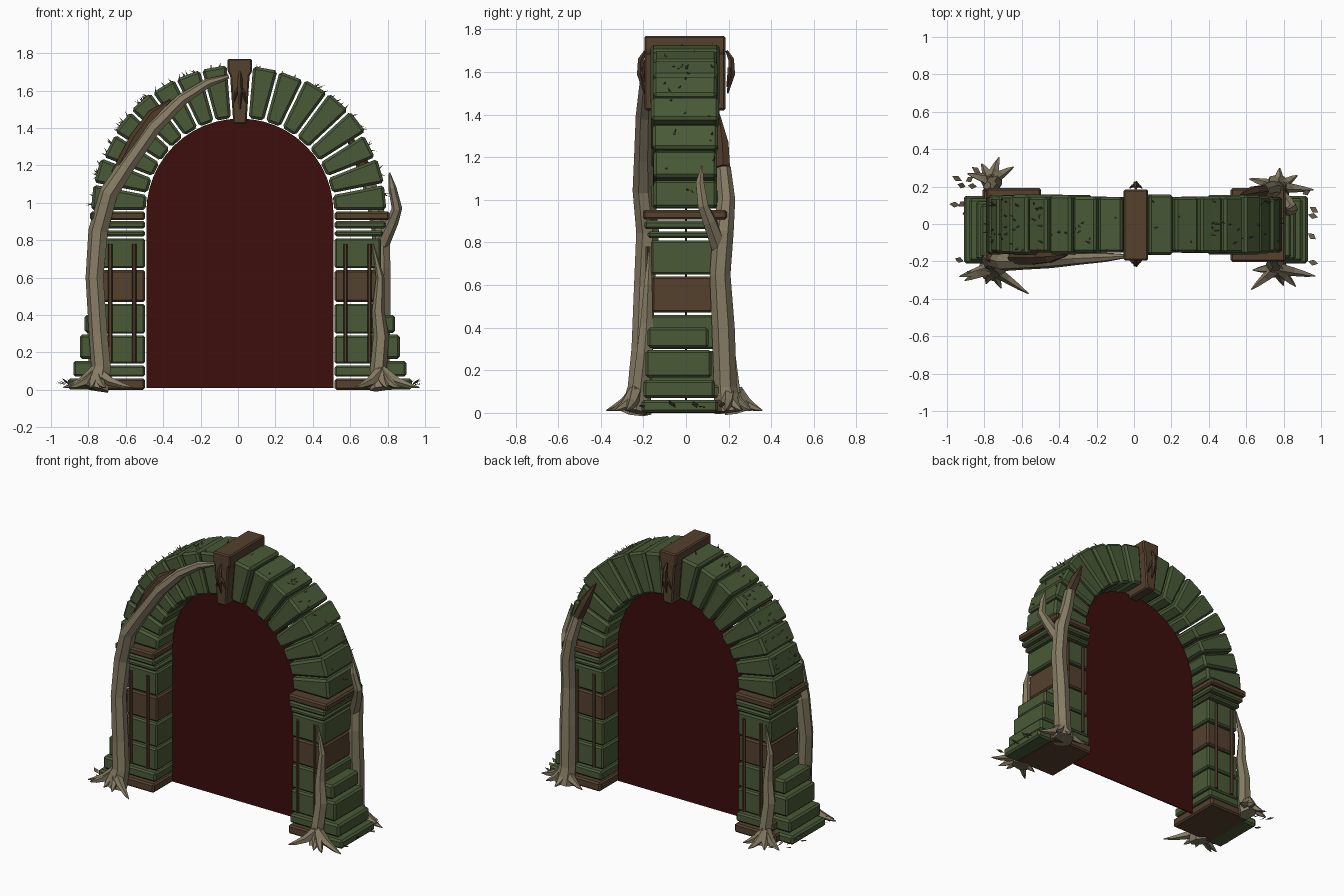
import bpy, bmesh, math, random
from mathutils import Vector

random.seed(4)
if "Cube" in bpy.data.objects:
    bpy.data.objects.remove(bpy.data.objects["Cube"])


def material(name, r, g, b):
    m = bpy.data.materials.new(name)
    m.use_nodes = True
    m.diffuse_color = (r, g, b, 1)
    m.node_tree.nodes["Principled BSDF"].inputs["Base Color"].default_value = (r, g, b, 1)
    return m


STONE = material("mossy green stone", .067, .100, .038)
BROWN = material("brown stone", .090, .052, .027)
BARK = material("pale bark", .235, .200, .125)
DARK_BARK = material("dark bark", .075, .042, .022)
LEAF = material("dry leaf", .130, .110, .065)
RED = material("dark red", .048, .004, .004)

CX, CZ = .01, .95          # centre of the arch


def finish(name, bm, mat, bevel=0):
    bmesh.ops.recalc_face_normals(bm, faces=bm.faces)
    mesh = bpy.data.meshes.new(name)
    bm.to_mesh(mesh)
    bm.free()
    mesh.materials.append(mat)
    ob = bpy.data.objects.new(name, mesh)
    bpy.context.scene.collection.objects.link(ob)
    if bevel:
        mod = ob.modifiers.new("worn edges", "BEVEL")
        mod.width, mod.segments = bevel, 1
    return ob


def slab(name, outline, y0, y1, mat, bevel=.012):
    """Front outline (x, z) given depth from y0 to y1."""
    bm = bmesh.new()
    face = bm.faces.new([bm.verts.new((x, y0, z)) for x, z in outline])
    new = bmesh.ops.extrude_face_region(bm, geom=[face])["geom"]
    moved = [v for v in new if isinstance(v, bmesh.types.BMVert)]
    bmesh.ops.translate(bm, verts=moved, vec=(0, y1 - y0, 0))
    return finish(name, bm, mat, bevel)


def block(name, side, x0, x1, z0, z1, y0, y1, mat, bevel=.01):
    a, b = CX + side * (x0 - CX), CX + side * (x1 - CX)
    return slab(name, [(a, z0), (b, z0), (b, z1), (a, z1)], y0, y1, mat, bevel)


def tube(name, path, mat, sides=6):
    """Faceted limb through (x, y, z, radius) points."""
    pts = [Vector(p[:3]) for p in path]
    whole = (pts[-1] - pts[0]).normalized()
    ref = Vector((0, 0, 1)) if abs(whole.z) < .5 else Vector((0, 1, 0))
    bm, rings = bmesh.new(), []
    for i, p in enumerate(pts):
        t = (pts[min(i + 1, len(pts) - 1)] - pts[max(i - 1, 0)]).normalized()
        u = t.cross(ref).normalized()
        v = t.cross(u)
        rings.append([bm.verts.new(p + path[i][3] * (
            u * math.cos(k * math.tau / sides) + v * math.sin(k * math.tau / sides)))
            for k in range(sides)])
    for a, b in zip(rings, rings[1:]):
        for k in range(sides):
            n = (k + 1) % sides
            bm.faces.new((a[k], a[n], b[n], b[k]))
    bm.faces.new(rings[0])
    bm.faces.new(rings[-1])
    return finish(name, bm, mat)


# Portal panel filling the opening
arc = [(CX + .5 * math.cos(a), CZ + .5 * math.sin(a))
       for a in (math.pi * i / 24 for i in range(25))]
slab("portal_panel", [(CX - .5, .01), (CX + .5, .01)] + arc, -.004, .004, RED, 0)

# Pillars: stacked courses (outer x, bottom, top, half depth, material)
COURSES = [
    ("pillar_base", .83, 0, .06, .195, BROWN),
    ("pillar_plinth", .80, .07, .13, .18, STONE),
    ("pillar_stone_low", .765, .14, .29, .165, STONE),
    ("pillar_stone_mid", .765, .30, .46, .16, STONE),
    ("pillar_band", .755, .47, .64, .155, BROWN),
    ("pillar_stone_high", .765, .65, .81, .16, STONE),
    ("corbel_low", .775, .82, .852, .175, STONE),
    ("corbel_high", .79, .862, .902, .19, STONE),
    ("impost", .81, .907, .953, .197, BROWN),
]
for side, tag in ((1, "left"), (-1, "right")):
    for name, x1, z0, z1, d, mat in COURSES:
        block(f"{name}_{tag}", side, .517, x1, z0, z1, -d - .005, d - .005, mat)
    # Stepped buttress on the outer side
    for i, (x1, z0, z1) in enumerate([(.93, .002, .06), (.90, .07, .155),
                                      (.865, .165, .295), (.84, .305, .40)]):
        block(f"buttress_step_{i}_{tag}", side, .75, x1, z0, z1,
              -.21 + .01 * i, .15 - .015 * i, STONE, .012)
    # Thin vertical rods, front and back
    for x in (.575, .703):
        for y in (-.18, .17):
            px = CX + side * (x - CX)
            tube(f"rod_{tag}", [(px, y, .15, .011), (px, y, .78, .011)], BROWN)

# Arch stones
STEP = math.radians(10.6)
OUTER = {}
for side, tag in ((1, "left"), (-1, "right")):
    for i in range(8):
        r0, r1 = .505, .79 + random.uniform(-.012, .01)
        a0, a1 = i * STEP + .008, (i + 1) * STEP + .008
        gap = .006
        pts = [(r0, a0 + gap / r0), (r1, a0 + gap / r1), (r1, a1 - gap / r1), (r0, a1 - gap / r0)]
        depth = .155 + random.uniform(-.008, .008)
        OUTER[side, i] = r1
        slab(f"arch_stone_{i}_{tag}",
             [(CX + side * r * math.cos(a), CZ + r * math.sin(a)) for r, a in pts],
             -depth - .004, depth - .004, STONE, .014)

# Keystone with a claw ornament on each face
slab("keystone", [(-.025, 1.42), (.045, 1.42), (.062, 1.68), (.075, 1.70), (.075, 1.77),
                  (-.055, 1.77), (-.055, 1.70), (-.042, 1.68)], -.195, .185, BROWN, .008)
for s in (-1, 1):
    tube("keystone_claw", [(CX, s * .19, 1.70, .006), (CX, s * .212, 1.66, .014),
                           (CX, s * .215, 1.59, .016), (CX, s * .195, 1.5, .004)], DARK_BARK, 5)
    for d in (-1, 1):
        tube("keystone_claw_arm", [(CX, s * .205, 1.62, .010), (CX + d * .02, s * .203, 1.59, .009),
                                   (CX + d * .033, s * .192, 1.53, .003)], DARK_BARK, 4)


def roots(x, y, spread):
    """Roots fanning out at ground level; (angle in degrees, length)."""
    for angle, length in spread:
        c, s = math.cos(math.radians(angle)), math.sin(math.radians(angle))
        tube("root", [(x, y, .10, .035), (x + c * length * .4, y + s * length * .4, .045, .026),
                      (x + c * length * .75, y + s * length * .75, .022, .015),
                      (x + c * length, y + s * length, .012, .003)], BARK, 5)


# Great vine: up the front of the right pillar and over the arch
tube("great_vine", [(-.76, -.235, .005, .075), (-.73, -.22, .12, .055), (-.745, -.205, .3, .052),
                    (-.765, -.195, .6, .05), (-.745, -.18, .85, .055), (-.69, -.2, 1.05, .052),
                    (-.59, -.2, 1.2, .045), (-.45, -.195, 1.4, .042), (-.3, -.185, 1.55, .034),
                    (-.16, -.178, 1.64, .026), (-.05, -.172, 1.675, .012)], BARK, 7)
tube("great_vine_offshoot", [(-.64, -.18, 1.15, .04), (-.54, -.18, 1.34, .042),
                             (-.45, -.175, 1.47, .034), (-.36, -.165, 1.55, .006)], DARK_BARK)
roots(-.76, -.235, [(-35, .24), (-65, .12), (-110, .09), (-155, .16), (195, .18)])

# Rear vine: up the back of the left pillar, forked at the top
tube("rear_vine", [(.77, .2, .005, .07), (.76, .185, .12, .055), (.765, .175, .4, .055),
                   (.77, .16, .65, .05), (.765, .175, .85, .05), (.73, .19, 1.0, .042),
                   (.69, .175, 1.15, .036)], BARK, 7)
tube("rear_vine_tip", [(.69, .175, 1.15, .036), (.64, .17, 1.26, .034),
                       (.57, .155, 1.4, .005)], DARK_BARK)
tube("rear_vine_fork", [(.77, .155, .78, .04), (.825, .11, .9, .034), (.85, .08, .97, .028),
                        (.825, .065, 1.08, .022), (.81, .075, 1.16, .004)], BARK)
roots(.77, .2, [(-5, .19), (30, .12), (85, .1), (165, .16)])

# Small climbers on the opposite faces
for s, tag in ((1, "front"), (-1, "rear")):
    tube(f"small_climber_{tag}", [(s * .765, s * -.235, .005, .06), (s * .75, s * -.215, .1, .045),
                                  (s * .765, s * -.195, .28, .042), (s * .75, s * -.185, .42, .034),
                                  (s * .76, s * -.178, .6, .022), (s * .72, s * -.17, .78, .004)], BARK)
roots(.765, -.235, [(-12, .21), (-45, .14), (-70, .1), (-140, .18), (185, .13)])
roots(-.765, .235, [(70, .13), (30, .14), (120, .1), (165, .13)])

# Pointed leaves around the outer feet
bm = bmesh.new()
SPOTS = [(-.9, .12), (-.9, .2), (-.86, .25), (-.84, .2), (-.92, .23), (-.82, .27), (-.91, -.2),
         (-.88, .05), (-.93, .1), (-.84, -.27), (.93, .05), (.94, .09), (.9, .16), (.93, -.2), (.93, -.05)]
for x, y in SPOTS:
    a = (0 if x > 0 else math.pi) + random.uniform(-.7, .7)
    out = Vector((math.cos(a), math.sin(a), random.uniform(.1, .9))).normalized()
    wide = out.cross(Vector((0, 0, 1))).normalized() * .016
    p, size = Vector((x, y, .025)), random.uniform(.05, .065)
    bm.faces.new([bm.verts.new(q) for q in (p, p + out * size * .5 + wide,
                                            p + out * size, p + out * size * .5 - wide)])
finish("ground_leaves", bm, LEAF)

# Little sprigs growing from the top of the arch
bm = bmesh.new()
for n in range(75):
    side, i = random.choice((-1, -1, 1)), random.randrange(0, 8)
    a = (i + random.uniform(.15, .85)) * STEP
    radial = Vector((side * math.cos(a), 0, math.sin(a)))
    along = Vector((-side * math.sin(a), 0, math.cos(a)))
    y = random.uniform(-.14, .13)
    p = Vector((CX, y, CZ)) + radial * (OUTER[side, i] - .004)
    lean = along * random.uniform(-.022, .022) + Vector((0, random.uniform(-.015, .015), 0))
    tip = p + radial * random.uniform(.012, .032) + lean
    side_v = Vector((0, .006, 0))
    base = [bm.verts.new(q) for q in (p + side_v, p - side_v, p + along * .008)]
    top = bm.verts.new(tip)
    for k in range(3):
        bm.faces.new((base[k], base[(k + 1) % 3], top))
finish("arch_sprigs", bm, LEAF)
